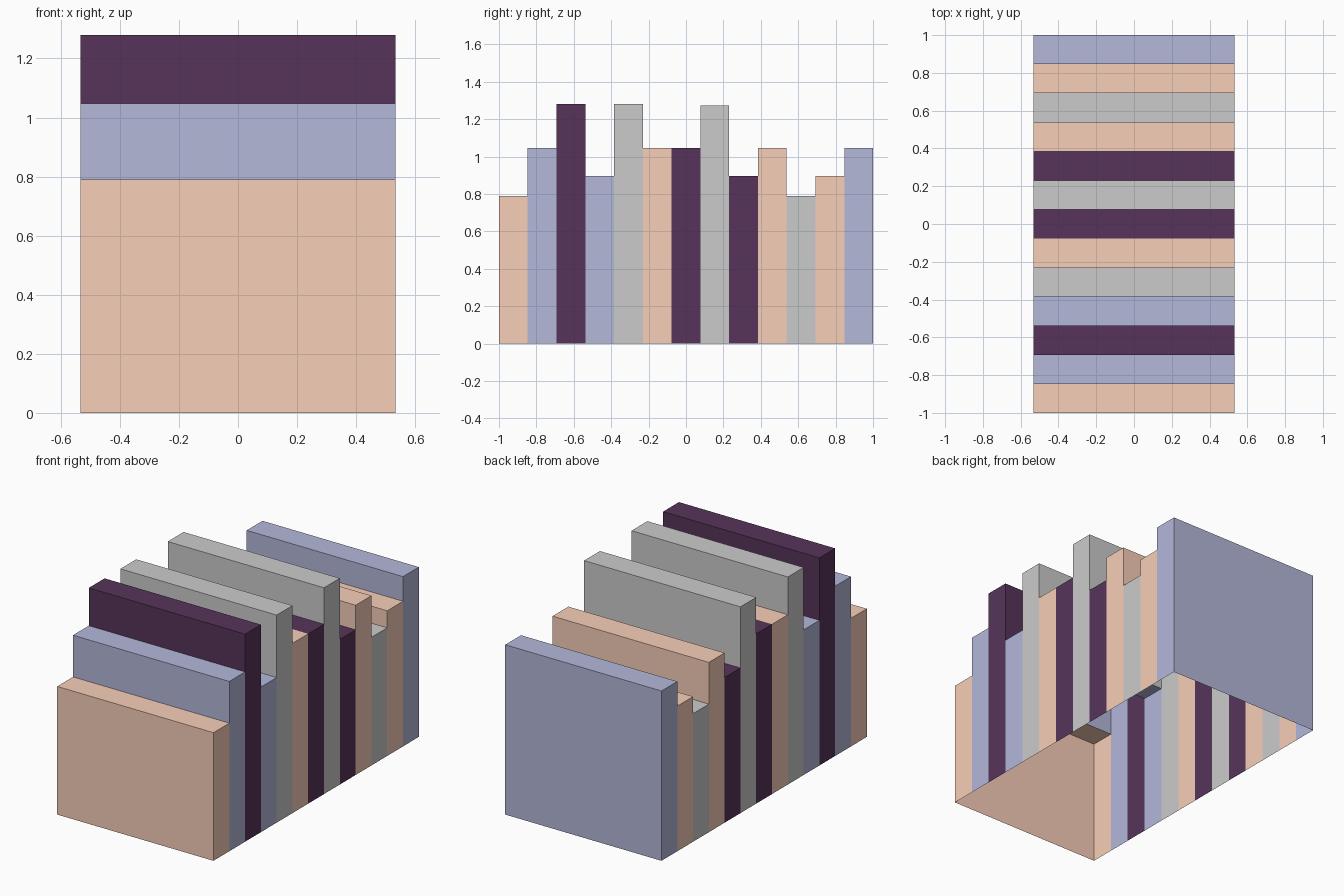
import bpy, bmesh

if "Cube" in bpy.data.objects:
    bpy.data.objects.remove(bpy.data.objects["Cube"])

HALF_W = 0.533
COLORS = {
    "tan": (0.94, 0.62, 0.48, 1),
    "blue": (0.456, 0.479, 0.70, 1),
    "plum": (0.095, 0.034, 0.102, 1),
}
# Books from front to back: colour and height
BOOKS = [
    ("tan", 0.79), ("blue", 1.047), ("plum", 1.28), ("blue", 0.895),
    ("grey", 1.28), ("tan", 1.047), ("plum", 1.047), ("grey", 1.272),
    ("plum", 0.895), ("tan", 1.047), ("grey", 0.79), ("tan", 0.895),
    ("blue", 1.047),
]
STEP = 2 / len(BOOKS)

materials = {}
for name, rgba in COLORS.items():
    materials[name] = bpy.data.materials.new(name + "_cover")
    materials[name].diffuse_color = rgba


def quad(bm, *points):
    bm.faces.new([bm.verts.new(p) for p in points])


def add_book(index, color, height, front_z, back_z):
    """Open-bottomed book; covers exist only above the neighbouring books."""
    w, y0 = HALF_W, -1 + index * STEP
    y1 = y0 + STEP
    bm = bmesh.new()
    # Spine, page edge and top
    quad(bm, (w, y0, 0), (w, y1, 0), (w, y1, height), (w, y0, height))
    quad(bm, (-w, y1, 0), (-w, y0, 0), (-w, y0, height), (-w, y1, height))
    quad(bm, (-w, y0, height), (w, y0, height), (w, y1, height), (-w, y1, height))
    # Exposed front and back covers
    if height > front_z:
        quad(bm, (-w, y0, front_z), (w, y0, front_z), (w, y0, height), (-w, y0, height))
    if height > back_z:
        quad(bm, (w, y1, back_z), (-w, y1, back_z), (-w, y1, height), (w, y1, height))
    bmesh.ops.remove_doubles(bm, verts=bm.verts, dist=1e-5)
    name = f"book_{index + 1:02d}"
    mesh = bpy.data.meshes.new(name)
    bm.to_mesh(mesh)
    bm.free()
    if color in materials:
        mesh.materials.append(materials[color])
    bpy.context.collection.objects.link(bpy.data.objects.new(name, mesh))


# Row of books, with floor level beyond both ends
levels = [0] + [h for _, h in BOOKS] + [0]
for i, (color, height) in enumerate(BOOKS):
    add_book(i, color, height, levels[i], levels[i + 2])

for m in bpy.data.materials:
    if m.users and not m.is_grease_pencil:
        m.use_nodes = True
        m.node_tree.nodes["Principled BSDF"].inputs["Base Color"].default_value = m.diffuse_color
